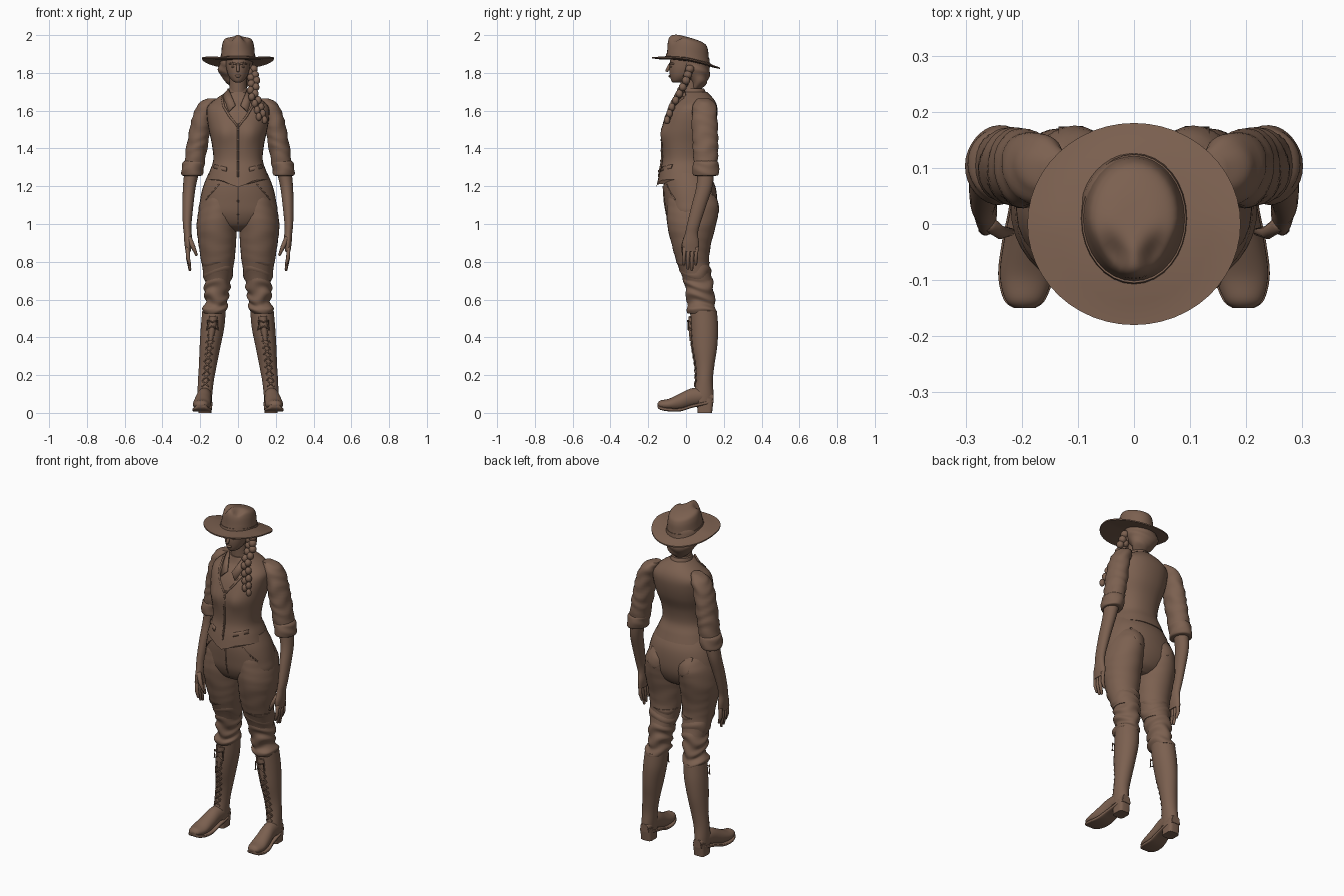
import bpy, bmesh, math
from mathutils import Vector

cube = bpy.data.objects.get("Cube")
if cube:
    bpy.data.objects.remove(cube)

brown = bpy.data.materials.new("leather_brown")
brown.use_nodes = True
colour = (0.2, 0.118, 0.08, 1)
brown.diffuse_color = colour
brown.node_tree.nodes["Principled BSDF"].inputs["Base Color"].default_value = colour


def finish(name, bm, angle=50):
    bmesh.ops.recalc_face_normals(bm, faces=bm.faces)
    mesh = bpy.data.meshes.new(name)
    bm.to_mesh(mesh)
    bm.free()
    mesh.materials.append(brown)
    obj = bpy.data.objects.new(name, mesh)
    bpy.context.collection.objects.link(obj)
    bpy.ops.object.select_all(action="DESELECT")
    obj.select_set(True)
    bpy.context.view_layer.objects.active = obj
    bpy.ops.object.shade_smooth_by_angle(angle=math.radians(angle))
    return obj


def skin(name, rings, angle=50):
    bm = bmesh.new()
    loops = [[bm.verts.new(p) for p in ring] for ring in rings]
    n = len(loops[0])
    for a, b in zip(loops, loops[1:]):
        for i in range(n):
            j = (i + 1) % n
            bm.faces.new((a[i], a[j], b[j], b[i]))
    bm.faces.new(loops[0])
    bm.faces.new(loops[-1])
    return finish(name, bm, angle)


def resample(rows, steps):
    """Smooth spline through the section rows."""
    if steps == 1:
        return rows
    out = []
    for i in range(len(rows) - 1):
        quad = [rows[max(i - 1, 0)], rows[i], rows[i + 1], rows[min(i + 2, len(rows) - 1)]]
        for k in range(steps):
            t = k / steps
            out.append([b + t / 2 * (c - a + t * (2*a - 5*b + 4*c - d + t * (3*(b - c) + d - a)))
                        for a, b, c, d in zip(*quad)])
    return out + [rows[-1]]


def loft(name, rows, side=1, along="z", power=2, steps=6, fold=0, warp=None, seg=32, angle=50):
    """Each row: position along the axis, centre x, half width, low and high depth."""
    rings = []
    for t, cx, hw, lo, hi in resample(rows, steps):
        ring = []
        for i in range(seg):
            a = math.tau * i / seg
            c, s = math.cos(a), math.sin(a)
            r = fold * math.sin(t * 95 + 2 * math.sin(a * 2 + t * 20))
            u = cx + (hw + r) * math.copysign(abs(c) ** (2 / power), c)
            v = (lo + hi) / 2 + ((hi - lo) / 2 + r) * math.copysign(abs(s) ** (2 / power), s)
            p = Vector((u, v, t) if along == "z" else (u, t, v))
            if warp:
                warp(p)
            p.x *= side
            ring.append(p)
        rings.append(ring)
    return skin(name, rings, angle)


def tube(name, points, radii, seg=10):
    """Round tube with rounded ends; radii is one number or one per point."""
    pts = [Vector(p) for p in points]
    if not isinstance(radii, (list, tuple)):
        radii = [radii] * len(pts)
    way = [(pts[i + 1] - pts[i]).normalized() for i in range(len(pts) - 1)]
    pts = [pts[0] - way[0] * radii[0] * .5] + pts + [pts[-1] + way[-1] * radii[-1] * .5]
    radii = [radii[0] * .5, *radii, radii[-1] * .5]
    rings = []
    for i, (p, r) in enumerate(zip(pts, radii)):
        d = pts[min(i + 1, len(pts) - 1)] - pts[max(i - 1, 0)]
        q = d.to_track_quat("Z", "Y")
        rings.append([p + q @ Vector((math.cos(math.tau * k / seg) * r,
                                      math.sin(math.tau * k / seg) * r, 0)) for k in range(seg)])
    return skin(name, rings, 80)


def ball(name, centre, size):
    bm = bmesh.new()
    bmesh.ops.create_uvsphere(bm, u_segments=14, v_segments=9, radius=1)
    for v in bm.verts:
        v.co = Vector(centre) + Vector(size) * v.co
    return finish(name, bm, 80)


def on(rows, x, z, back=False, power=2, lift=.003):
    """Point on the front or back of a loft at a given x and height."""
    rows = sorted(rows)
    z0 = min(max(z, rows[0][0]), rows[-1][0])
    for a, b in zip(rows, rows[1:]):
        if z0 <= b[0]:
            break
    f = (z0 - a[0]) / (b[0] - a[0])
    _, cx, hw, lo, hi = [m + (n - m) * f for m, n in zip(a, b)]
    h = (hi - lo) / 2 * (1 - min(abs(x - cx) / hw, 1) ** power) ** (1 / power) + lift
    return Vector((x, (lo + hi) / 2 + (h if back else -h), z))


def plate(name, points, thick=.008):
    bm = bmesh.new()
    bm.faces.new([bm.verts.new(p) for p in points])
    obj = finish(name, bm)
    mod = obj.modifiers.new("thickness", "SOLIDIFY")
    mod.thickness = thick
    mod.offset = 0


# Vest with pointed front hem and rounded bust
vest = [(1.235, 0, .165, -.145, .145), (1.28, 0, .15, -.138, .13), (1.34, 0, .131, -.125, .11),
        (1.42, 0, .138, -.125, .12), (1.5, 0, .155, -.122, .15), (1.57, 0, .165, -.107, .165),
        (1.62, 0, .162, -.08, .165), (1.66, 0, .12, -.045, .148), (1.7, 0, .06, -.03, .11)]


def vest_shape(p):
    if p.y < 0:
        p.y -= .02 * math.exp(-((abs(p.x) - .07) / .05) ** 2 - ((p.z - 1.48) / .06) ** 2)
        low = max(0, (1.3 - p.z) / .065) * math.exp(-(p.x / .06) ** 2)
        p.z -= .04 * low
        p.y -= .012 * low


loft("vest", vest, power=2.3, warp=vest_shape)
tube("vest_placket", [on(vest, 0, 1.25 + i * .04, lift=.002) for i in range(8)], .005)
for i in range(5):
    ball("vest_button", on(vest, 0, 1.28 + i * .055, lift=.007), (.006, .004, .006))

# Neck, head and face
loft("neck", [(1.62, 0, .06, -.03, .09), (1.68, 0, .047, -.025, .075), (1.8, 0, .044, -.03, .07)])
loft("head", [(1.75, 0, .016, -.07, -.03), (1.76, 0, .032, -.078, .0), (1.785, 0, .05, -.085, .04),
              (1.82, 0, .061, -.089, .07), (1.86, 0, .066, -.085, .09), (1.9, 0, .066, -.075, .09)])
tube("nose", [(0, -.084, 1.85), (0, -.094, 1.825), (0, -.102, 1.81)], [.006, .009, .009])
ball("lips", (0, -.085, 1.783), (.017, .008, .007))

# Gathered hair and plait over the left shoulder
loft("hair", [(1.715, .01, .03, .03, .08), (1.75, 0, .062, .02, .112), (1.8, -.012, .09, -.012, .127),
              (1.84, -.01, .09, -.035, .125), (1.9, 0, .08, -.04, .11)], fold=.003)
path = [Vector(p) for p in ((.07, .02, 1.82), (.085, -.0, 1.76), (.078, -.035, 1.69),
                            (.11, -.075, 1.62), (.128, -.1, 1.55))]
for i in range(17):
    k, f = divmod(i / 4, 1)
    k = int(k)
    p = path[k].lerp(path[min(k + 1, 4)], f)
    offset = Vector((.013 * (-1) ** i, 0, 0))
    ball("plait_strand", p + offset, (.022 - i * .0004, .024 - i * .0005, .022))


# Wide-brimmed hat with pinched crown
def brim_shape(p):
    p.z += .4 * p.x ** 2 - p.y * (.1 if p.y < 0 else .21)


def crown_shape(p):
    up = max(0, (p.z - 1.9) / .1)
    dent = math.exp(-((abs(p.x) - .045) / .025) ** 2 - ((p.y + .06) / .035) ** 2)
    p.z -= p.y * (.12 + .16 * up) + .035 * up * dent
    if p.y < 0:
        p.x *= 1 + 3.5 * p.y * up


loft("hat_brim", [(1.862, 0, .08, -.09, .1), (1.858, 0, .14, -.14, .15), (1.859, 0, .19, -.18, .18),
                  (1.866, 0, .19, -.18, .18), (1.869, 0, .14, -.14, .15), (1.88, 0, .09, -.1, .12)],
     steps=1, seg=48, warp=brim_shape)
loft("hat_crown", [(1.865, 0, .094, -.106, .124), (1.9, 0, .089, -.1, .12), (1.95, 0, .084, -.095, .115),
                   (1.978, 0, .073, -.08, .1), (1.99, 0, .045, -.05, .06), (1.992, 0, .01, -.02, .01)],
     warp=crown_shape)
loft("hat_band", [(1.87, 0, .096, -.108, .126), (1.89, 0, .093, -.105, .124)], warp=crown_shape)

# Trouser seat and fly
seat = [(.96, 0, .06, -.01, .09), (.99, 0, .13, -.07, .13), (1.05, 0, .205, -.103, .158),
        (1.12, 0, .202, -.115, .165), (1.2, 0, .184, -.12, .155), (1.27, 0, .155, -.11, .12)]
loft("trouser_seat", seat, power=2.2)
tube("trouser_fly", [on(seat, 0, z, lift=0) for z in (1.2, 1.12, 1.05, 1.0)], .004)

leg = [(1.17, .1, .075, -.09, .14), (1.1, .104, .097, -.1, .174), (1.0, .113, .106, -.1, .16),
       (.9, .11, .1, -.078, .134), (.8, .107, .087, -.05, .122), (.7, .107, .071, -.012, .14),
       (.64, .113, .066, -.003, .148), (.58, .114, .058, .008, .152), (.55, .124, .066, .0, .16),
       (.525, .126, .06, .015, .16)]
sleeve = [(1.665, .135, .025, .06, .125), (1.635, .163, .047, .04, .155), (1.56, .19, .053, .03, .166),
          (1.46, .208, .056, .033, .17), (1.38, .222, .055, .037, .17), (1.27, .238, .052, .045, .165)]
forearm = [(1.3, .24, .042, .06, .15), (1.2, .257, .034, .055, .14), (1.1, .265, .029, .03, .108),
           (1.0, .269, .023, .006, .075), (.95, .266, .021, -.005, .063), (.9, .264, .02, -.02, .068),
           (.855, .264, .014, -.018, .066)]
boot = [(.54, .127, .062, .022, .163), (.45, .135, .062, .025, .17), (.35, .148, .055, .032, .165),
        (.25, .16, .047, .05, .15), (.17, .17, .042, .052, .142), (.1, .175, .039, .04, .146),
        (.06, .176, .037, .03, .146)]
foot = [(.146, .175, .025, .06, .1), (.1, .175, .037, .048, .13), (.03, .18, .04, .032, .13),
        (-.03, .187, .045, .014, .103), (-.09, .192, .047, .014, .075), (-.135, .195, .034, .022, .066),
        (-.15, .195, .016, .034, .052)]
sole = [(y, cx, hw + .003, lo - .006, lo + .012) for y, cx, hw, lo, _ in foot]

for side, label in ((1, "left_"), (-1, "right_")):
    def flip(points):
        return [(p[0] * side, p[1], p[2]) for p in points]

    # Trouser leg with gathered knee
    loft(label + "trouser_leg", leg[:6], side, fold=.001)
    loft(label + "trouser_knee", leg[4:], side, fold=.005, steps=9)
    pocket = [(.05, 1.17), (.135, 1.17), (.135, 1.09), (.092, 1.06), (.05, 1.09)]
    plate(label + "back_pocket", flip([on(leg, x, z, True, lift=.004) for x, z in pocket]))
    tube(label + "hip_pocket_seam", flip([on(seat, x, z, power=2.2, lift=0)
                                        for x, z in ((.1, 1.21), (.135, 1.17), (.17, 1.13))]), .004)

    # Boot, sole, heel and lacing
    loft(label + "boot_shaft", boot, side)
    loft(label + "boot_foot", foot, side, "y")
    loft(label + "boot_sole", sole, side, "y", power=5)
    loft(label + "boot_heel", [(0, .175, .035, .062, .138), (.075, .175, .036, .055, .146)],
         side, power=4, steps=1)
    loft(label + "boot_tongue", [(.38, .145, .012, .02, .06), (.44, .138, .02, .014, .06),
                                 (.51, .13, .024, .012, .06)], side)
    for i in range(11):
        z, cx = .14 + i * .034, .173 - i * .0038
        for d in (-1, 1):
            ends = [(cx - d * .018, z), (cx, z + .015), (cx + d * .018, z + .03)]
            tube(label + "boot_lace", flip([on(boot, x, h, lift=.004) for x, h in ends]), .004, 6)
    for d in (-1, 1):
        tube(label + "boot_lace_loop", flip([(.135, .015, .48), (.135 + d * .025, .01, .49),
                                            (.135 + d * .03, .013, .44), (.137, .014, .46)]), .005, 6)

    # Sleeve with rolled cuff
    loft(label + "sleeve", sleeve, side, fold=.0025)
    loft(label + "sleeve_cuff", [(1.255, .244, .045, .05, .155), (1.26, .243, .055, .038, .17),
                                 (1.285, .241, .058, .036, .174), (1.32, .235, .058, .036, .174),
                                 (1.335, .232, .05, .045, .165)], side, fold=.002)

    # Forearm, palm, fingers and thumb
    loft(label + "forearm", forearm, side)
    for i, tip in enumerate((.785, .762, .755, .785)):
        y = -.008 + i * .021
        tube(label + "finger", flip([(.266, y, .875), (.265, y - .002, .82), (.254, y - .003, tip)]),
             [.012, .0105, .007])
    tube(label + "thumb", flip([(.258, .0, .925), (.238, -.015, .88), (.219, -.014, .835)]),
         [.014, .012, .007])

    # Collar wing, lapel edge, vest pocket flap, brow
    wing = [(.05, 1.715), (.08, 1.68), (.048, 1.595), (.014, 1.63)]
    plate(label + "collar_wing", flip([on(vest, x, z, lift=.01) for x, z in wing]))
    edge = [(.085, 1.67), (.075, 1.62), (.045, 1.57), (.005, 1.52)]
    tube(label + "vest_lapel", flip([on(vest, x, z, power=2.3, lift=.002) for x, z in edge]), .006)
    flap = [(.06, 1.3), (.125, 1.315), (.128, 1.295), (.062, 1.278)]
    plate(label + "vest_pocket_flap", flip([on(vest, x, z, power=2.3) for x, z in flap]))
    tube(label + "brow", flip([(.012, -.086, 1.847), (.03, -.08, 1.852), (.046, -.066, 1.848)]), .005)
    ball(label + "eye", (.026 * side, -.079, 1.832), (.011, .006, .005))

# Shirt collar band
loft("collar_band", [(1.67, 0, .064, -.03, .11), (1.695, 0, .06, -.025, .105), (1.718, 0, .055, -.02, .095)])
